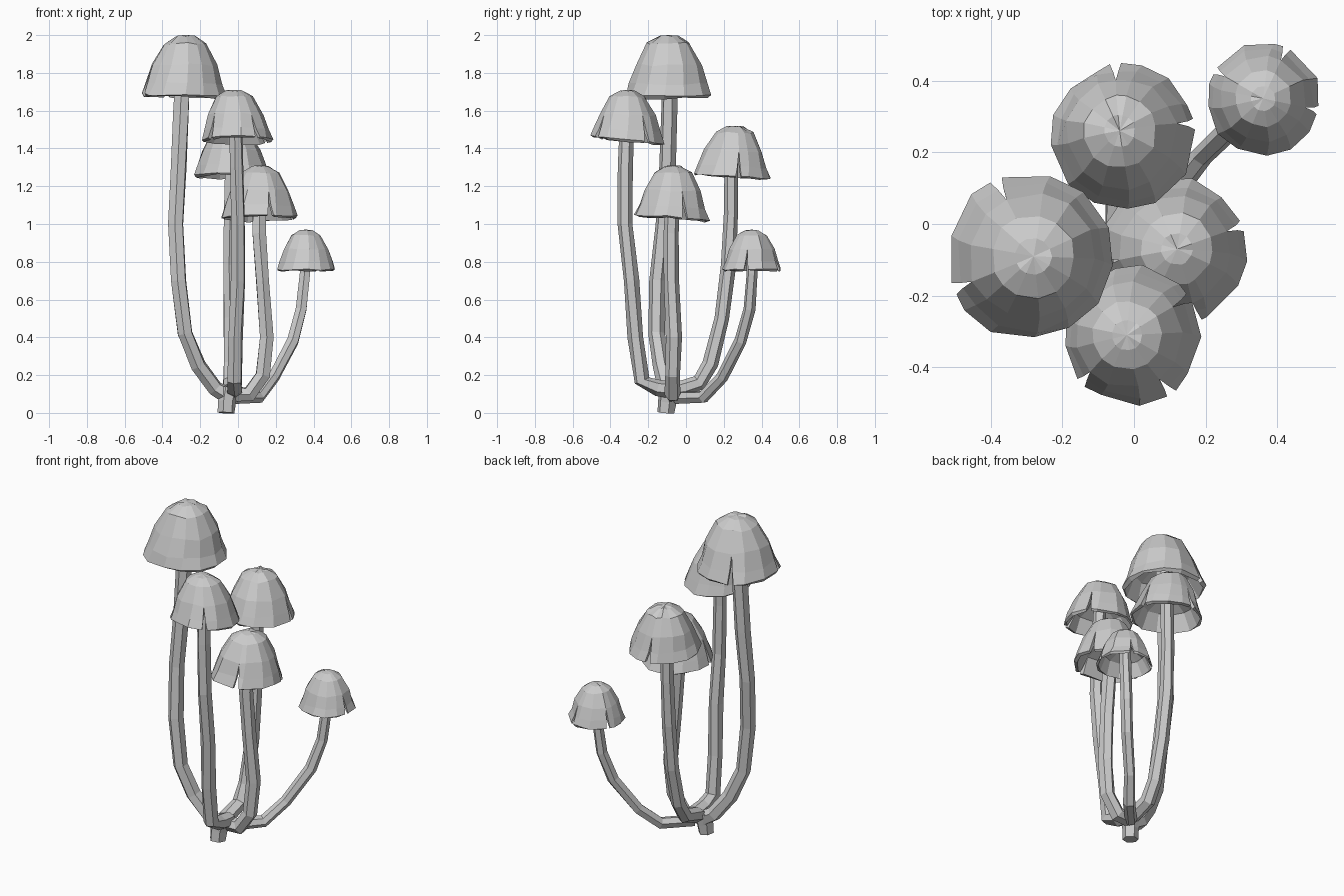
import bpy, bmesh, math, random
from mathutils import Vector

if "Cube" in bpy.data.objects:
    bpy.data.objects.remove(bpy.data.objects["Cube"])

random.seed(4)

# Bell profile (radius fraction, height fraction, notch opening): outside, lip, hollow inside
PROFILE = [(0.22, 0.98, 0), (0.50, 0.86, 0), (0.76, 0.51, 0), (0.90, 0.20, 0.5),
           (1.0, 0.0, 1), (0.93, -0.03, 1), (0.70, 0.33, 0), (0.15, 0.55, 0)]


def cap(name, centre, apex, radius, z_rim, z_top, notches, tilt, sides=13):
    """Faceted bell cap with V-shaped splits in its rim."""
    bm = bmesh.new()
    # columns: plain ones spread around, plus a split column at each notch
    cols = [(math.radians(a) % math.tau, True) for a in notches]
    for i in range(sides):
        a = math.tau * (i + random.uniform(-0.15, 0.15)) / sides % math.tau
        if all(abs(math.remainder(a - n, math.tau)) > 0.22 for n, s in cols if s):
            cols.append((a, False))
    cols.sort()
    h = z_top - z_rim

    def point(r, f, a):
        k = max(f, 0)
        x = centre[0] + (apex[0] - centre[0]) * k + r * radius * math.cos(a)
        y = centre[1] + (apex[1] - centre[1]) * k + r * radius * math.sin(a)
        z = z_rim + f * h + (1 - k) * (tilt[0] * (x - centre[0]) + tilt[1] * (y - centre[1]))
        return (x, y, z)

    strips = []                      # (left edge of column, right edge of column)
    for a, split in cols:
        jit = [(random.uniform(0.97, 1.03), random.uniform(-0.02, 0.02)) for _ in PROFILE]
        left, right = [], []
        for (r, f, e), (jr, jf) in zip(PROFILE, jit):
            left.append(bm.verts.new(point(r * jr, f + jf, a - 0.075 * e)))
            if split and e:
                right.append(bm.verts.new(point(r * jr, f + jf, a + 0.075 * e)))
            else:
                right.append(left[-1])
        strips.append((left, right))
        if split:                    # cut faces of the notch
            bm.faces.new(left[2:7])
            bm.faces.new(right[6:1:-1])
    top = bm.verts.new((apex[0], apex[1], z_top))
    under = bm.verts.new(point(0, 0.57, 0))
    for i, (_, p) in enumerate(strips):
        q = strips[(i + 1) % len(strips)][0]
        for j in range(len(PROFILE) - 1):
            bm.faces.new((p[j], p[j + 1], q[j + 1], q[j]))
        bm.faces.new((top, p[0], q[0]))
        bm.faces.new((under, q[-1], p[-1]))
    bmesh.ops.recalc_face_normals(bm, faces=bm.faces)
    me = bpy.data.meshes.new(name)
    bm.to_mesh(me)
    bm.free()
    bpy.context.collection.objects.link(bpy.data.objects.new(name, me))


def stem(name, path, r0, r1, sides=6):
    """Six-sided tube along a path, tapering from r0 to r1."""
    bm = bmesh.new()
    pts = [Vector(p) for p in path]
    ref, rings = Vector((0.3, 1, 0.1)), []
    for i, p in enumerate(pts):
        t = (pts[min(i + 1, len(pts) - 1)] - pts[max(i - 1, 0)]).normalized()
        u = (ref - t * ref.dot(t)).normalized()
        ref, v = u, t.cross(u)
        r = r0 + (r1 - r0) * i / (len(pts) - 1)
        rings.append([bm.verts.new(p + r * random.uniform(0.92, 1.12) *
                      (u * math.cos(math.tau * k / sides) + v * math.sin(math.tau * k / sides)))
                      for k in range(sides)])
    for a, b in zip(rings, rings[1:]):
        for k in range(sides):
            n = (k + 1) % sides
            bm.faces.new((a[k], a[n], b[n], b[k]))
    bm.faces.new(rings[0][::-1])
    bm.faces.new(rings[-1])
    bmesh.ops.recalc_face_normals(bm, faces=bm.faces)
    me = bpy.data.meshes.new(name)
    bm.to_mesh(me)
    bm.free()
    bpy.context.collection.objects.link(bpy.data.objects.new(name, me))


# Caps
cap("tall_cap", (-0.29, -0.09), (-0.28, -0.09), 0.232, 1.68, 2.0, (114, 203), (-0.03, 0))
cap("front_cap", (-0.005, -0.31), (-0.02, -0.31), 0.193, 1.445, 1.71, (33, -56, 223), (0, -0.1))
cap("back_cap", (-0.03, 0.24), (-0.04, 0.26), 0.203, 1.255, 1.52, (96, 11), (0, -0.07))
cap("middle_cap", (0.11, -0.075), (0.12, -0.07), 0.203, 1.035, 1.31, (20, -72, 190), (0.02, -0.07))
cap("small_cap", (0.36, 0.35), (0.36, 0.35), 0.158, 0.758, 0.97, (65, -12, 150), (0, 0))

# Stems curving up from the shared root
stem("tall_stem", [(-0.04, -0.09, 0.08), (-0.12, -0.10, 0.13), (-0.21, -0.13, 0.25), (-0.28, -0.155, 0.42),
                   (-0.315, -0.15, 0.70), (-0.33, -0.12, 1.0), (-0.315, -0.10, 1.3),
                   (-0.30, -0.09, 1.6), (-0.29, -0.09, 1.87)], 0.045, 0.042)
stem("front_stem", [(-0.02, -0.06, 0.12), (-0.02, -0.15, 0.13), (-0.02, -0.235, 0.17), (-0.015, -0.265, 0.40),
                    (0.0, -0.29, 0.70), (0.0, -0.32, 1.0), (-0.01, -0.32, 1.3), (-0.015, -0.31, 1.6)], 0.044, 0.036)
stem("back_stem", [(-0.04, -0.06, 0.12), (-0.04, 0.07, 0.16), (-0.04, 0.13, 0.26), (-0.04, 0.19, 0.50),
                   (-0.045, 0.225, 0.78), (-0.04, 0.24, 1.05), (-0.035, 0.24, 1.40)], 0.042, 0.036)
stem("middle_stem", [(-0.04, -0.07, 0.10), (0.06, -0.07, 0.10), (0.13, -0.07, 0.20), (0.15, -0.065, 0.40),
                     (0.13, -0.08, 0.70), (0.11, -0.08, 0.95), (0.115, -0.07, 1.19)], 0.042, 0.038)
stem("small_stem", [(-0.02, -0.05, 0.08), (0.11, 0.09, 0.085), (0.19, 0.19, 0.19), (0.29, 0.29, 0.38),
                    (0.335, 0.335, 0.55), (0.355, 0.35, 0.74), (0.36, 0.35, 0.87)], 0.033, 0.030)

# Root stub
stem("root_stub", [(-0.065, -0.105, 0.0), (-0.062, -0.10, 0.06), (-0.05, -0.09, 0.13)], 0.045, 0.05)
